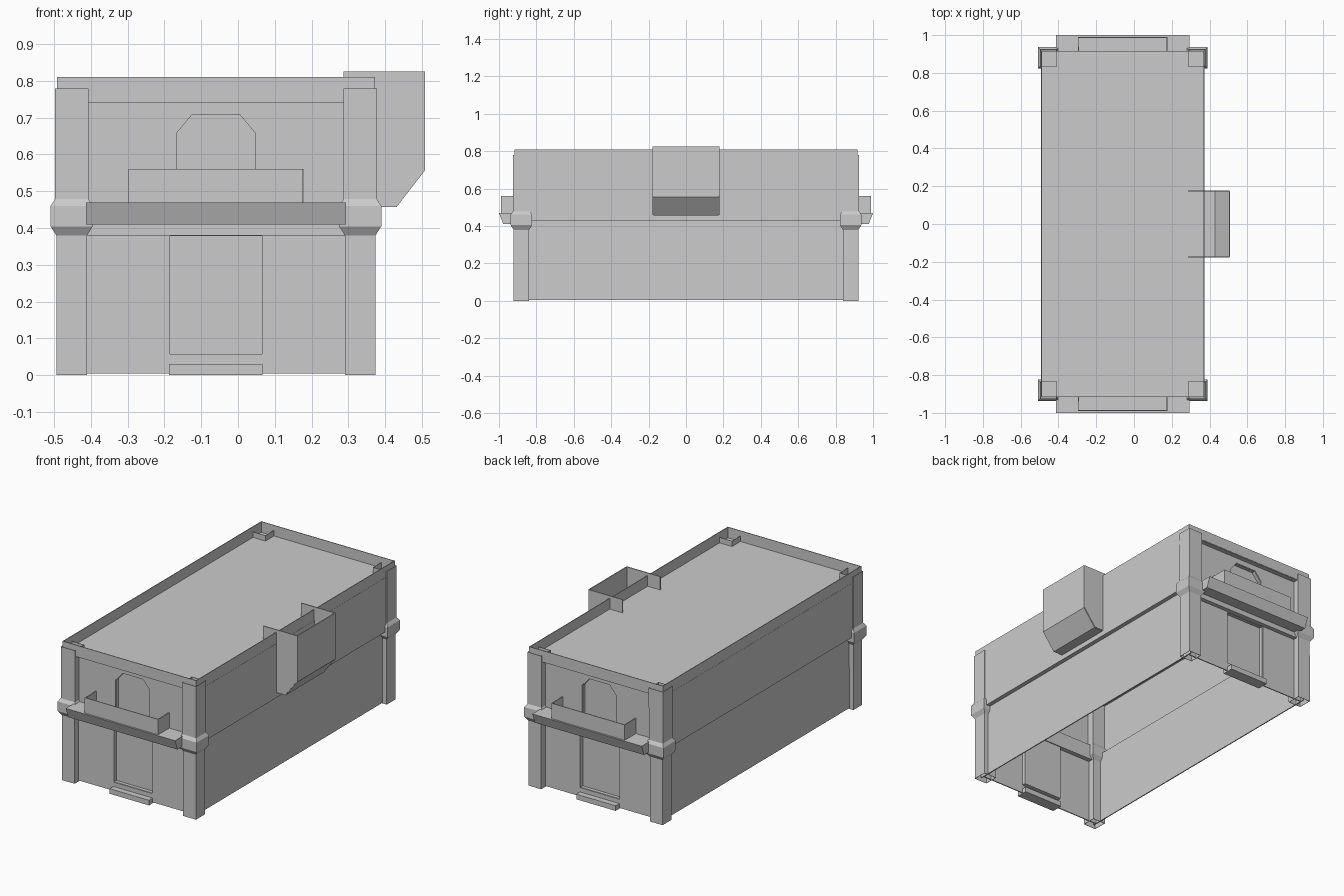
import bpy
import bmesh

cube = bpy.data.objects.get("Cube")
if cube:
    bpy.data.objects.remove(cube, do_unlink=True)

CX = -0.06           # centre line of the building
HW, HL = 0.43, 0.915  # half width and half length of the upper storey
SHEET = 0.006        # wall thickness

grey = bpy.data.materials.new("plain_grey")
grey.use_nodes = True
grey.diffuse_color = (0.6, 0.6, 0.6, 1)
grey.node_tree.nodes["Principled BSDF"].inputs["Base Color"].default_value = (0.6, 0.6, 0.6, 1)


def loft(name, rings, loop=True, first=False, last=False, thick=SHEET):
    """Skin rings of points, optionally capped, as a thin sheet or a solid."""
    bm = bmesh.new()
    rows = [[bm.verts.new(p) for p in ring] for ring in rings]
    n = len(rows[0])
    for a, b in zip(rows, rows[1:]):
        for i in range(n if loop else n - 1):
            j = (i + 1) % n
            bm.faces.new((a[i], a[j], b[j], b[i]))
    if first:
        bm.faces.new(rows[0])
    if last:
        bm.faces.new(rows[-1])
    bmesh.ops.recalc_face_normals(bm, faces=bm.faces)
    me = bpy.data.meshes.new(name)
    bm.to_mesh(me)
    bm.free()
    me.materials.append(grey)
    ob = bpy.data.objects.new(name, me)
    bpy.context.collection.objects.link(ob)
    if thick:
        mod = ob.modifiers.new("thickness", "SOLIDIFY")
        mod.thickness = thick
        mod.offset = 0
    return ob


def rect(x0, x1, y0, y1, z):
    return [(x0, y0, z), (x1, y0, z), (x1, y1, z), (x0, y1, z)]


def across(profile, y):
    """Place an (x, z) outline, measured from the centre line, at depth y."""
    return [(CX + x, y, z) for x, z in profile]


def along(profile, x, s):
    """Place a (y, z) outline at x, on the end given by sign s."""
    return [(CX + x, s * y, z) for y, z in profile]


def end_wall(name, half, bottom, top, opening, y, back):
    """Wall panel with an opening cut up from one edge, and a recessed door."""
    loft(name + "_panel", [across(half, y)], last=True, loop=False)
    loft(name + "_door", [across(opening, y), across(opening, back)], last=True)


# Upper storey walls, roof and set-back lower side walls
loft("upper_rim", [rect(CX - HW, CX + HW, -HL, HL, z) for z in (0.745, 0.81)])
loft("roof", [rect(CX - HW, CX + HW, -HL, HL, 0.745)], last=True)
for side, s in (("right", -1), ("left", 1)):
    loft(side + "_side_wall",
         [[(CX + s * x, y, z) for x, z in
           ((0.405, 0.005), (0.405, 0.43), (HW, 0.43), (HW, 0.745))]
          for y in (-0.9, 0.9)], loop=False)

# Corner posts: open square tubes with a flared collar
POST = ((0, 0), (0.38, 0), (0.405, 0.016), (0.46, 0.016), (0.478, 0.004), (0.78, 0.004))
for end, sy in (("front", -1), ("back", 1)):
    for side, sx in (("right", -1), ("left", 1)):
        loft(end + "_" + side + "_post",
             [rect(CX + sx * (0.352 - e), CX + sx * (0.4325 + e),
                   sy * (0.84 - e), sy * (0.92 + e), z) for z, e in POST],
             thick=0.003)

# End walls, balconies and steps
LOW = [(-0.127, 0.38), (-0.127, 0.055), (0.127, 0.055), (0.127, 0.38)]
ARCH = [(-0.109, 0.465), (-0.109, 0.66), (-0.067, 0.71),
        (0.067, 0.71), (0.109, 0.66), (0.109, 0.465)]
W = 0.405
for end, s in (("front", -1), ("back", 1)):
    end_wall(end + "_lower", [(-W, 0.38), (-W, 0.005), (W, 0.005), (W, 0.38)] + LOW[::-1],
             0.005, 0.38, LOW, s * 0.88, s * 0.857)
    end_wall(end + "_upper", [(-W, 0.465), (-W, 0.745), (W, 0.745), (W, 0.465)] + ARCH[::-1],
             0.465, 0.745, ARCH, s * 0.885, s * 0.862)

    # Balcony slab with a sloping front, over a narrow lintel band
    slab = [(0.85, 0.41), (0.977, 0.41), (1.0, 0.47), (0.85, 0.47)]
    loft(end + "_balcony_slab", [along(slab, x, s) for x in (-0.353, 0.353)],
         first=True, last=True, thick=0)
    band = [(0.85, 0.38), (0.908, 0.38), (0.908, 0.412), (0.85, 0.412)]
    loft(end + "_lintel_band", [along(band, x, s) for x in (-0.352, 0.352)],
         first=True, last=True, thick=0)

    # Balcony parapet, open at the top and against the wall
    loft(end + "_balcony_parapet",
         [[(CX + x, s * y, z) for x, y in
           ((-0.235, 0.88), (-0.235, 0.988), (0.235, 0.988), (0.235, 0.88))]
          for z in (0.468, 0.56)], loop=False)

    # Doorstep
    loft(end + "_doorstep", [rect(CX - 0.127, CX + 0.127, s * 0.85, s * 0.917, z)
                             for z in (0, 0.03)], first=True, last=True, thick=0)

# Side bay: open-topped box with a sloping underside
SHELL = [(0.37, 0.46), (0.43, 0.46), (0.505, 0.557), (0.505, 0.825)]
loft("bay_shell", [[(x, y, z) for x, z in SHELL] for y in (-0.175, 0.175)], loop=False)
for name, y in (("bay_front_cheek", -0.175), ("bay_back_cheek", 0.175)):
    cheek = SHELL[1:] + [(0.287, 0.825), (0.287, 0.46)]
    loft(name, [[(x, y, z) for x, z in cheek]], last=True, loop=False)
